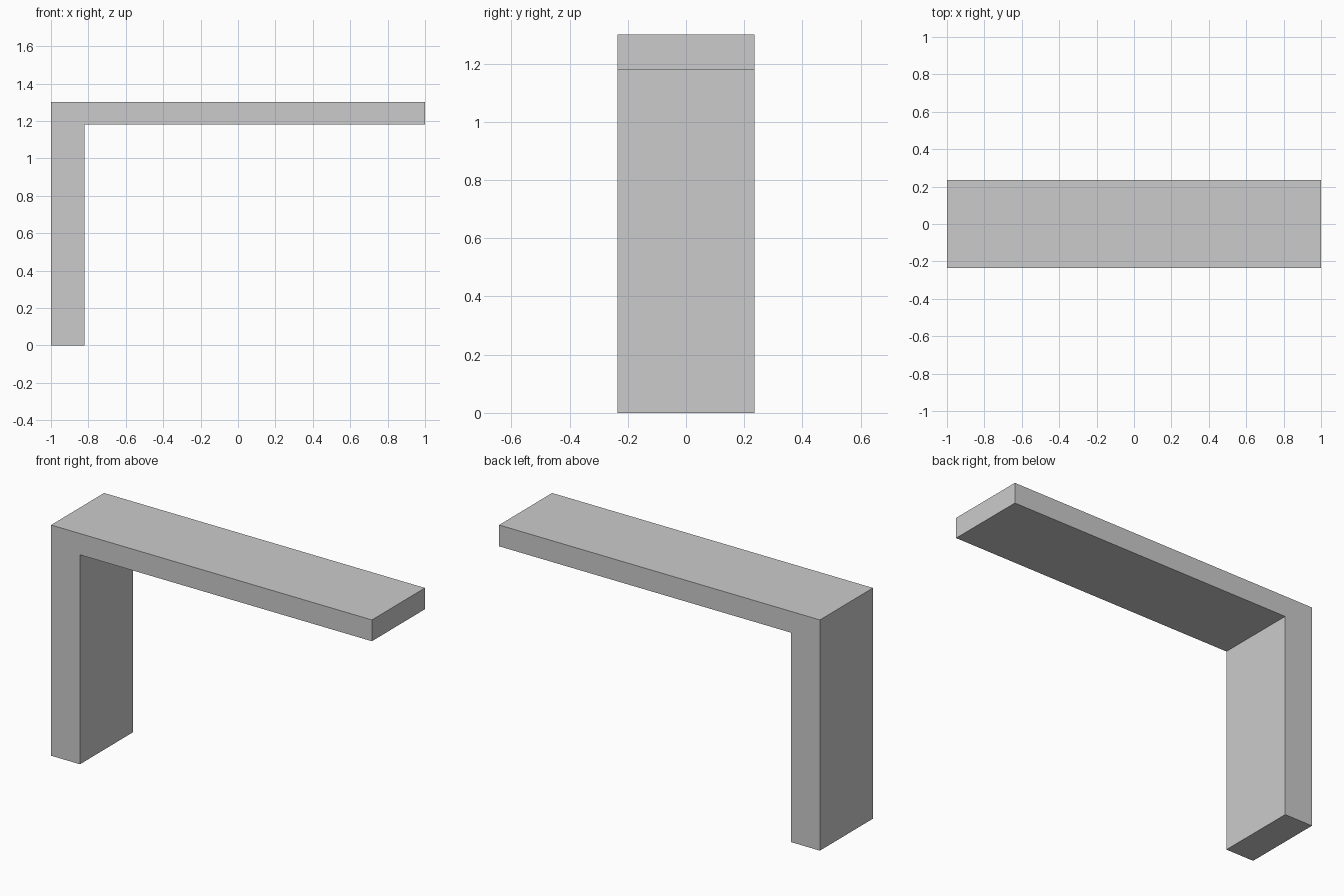
import bpy, bmesh

if "Cube" in bpy.data.objects:
    bpy.data.objects.remove(bpy.data.objects["Cube"])

LENGTH, HEIGHT, DEPTH = 2.0, 1.30, 0.472
LEG, SLAB = 0.18, 0.12
x0, x1 = -LENGTH / 2, LENGTH / 2

# L-shaped side profile (x, z): upright leg carrying a cantilevered top
profile = [(x0, 0), (x0 + LEG, 0), (x0 + LEG, HEIGHT - SLAB),
           (x1, HEIGHT - SLAB), (x1, HEIGHT), (x0, HEIGHT)]

# Extrude the profile front to back
bm = bmesh.new()
front = bm.faces.new([bm.verts.new((x, -DEPTH / 2, z)) for x, z in profile])
ext = bmesh.ops.extrude_face_region(bm, geom=[front], use_keep_orig=True)
bmesh.ops.translate(bm, vec=(0, DEPTH, 0),
                    verts=[g for g in ext["geom"] if isinstance(g, bmesh.types.BMVert)])
bmesh.ops.recalc_face_normals(bm, faces=bm.faces)

mesh = bpy.data.meshes.new("cantilever_bench")
bm.to_mesh(mesh)
bm.free()
bench = bpy.data.objects.new("cantilever_bench", mesh)
bpy.context.collection.objects.link(bench)
